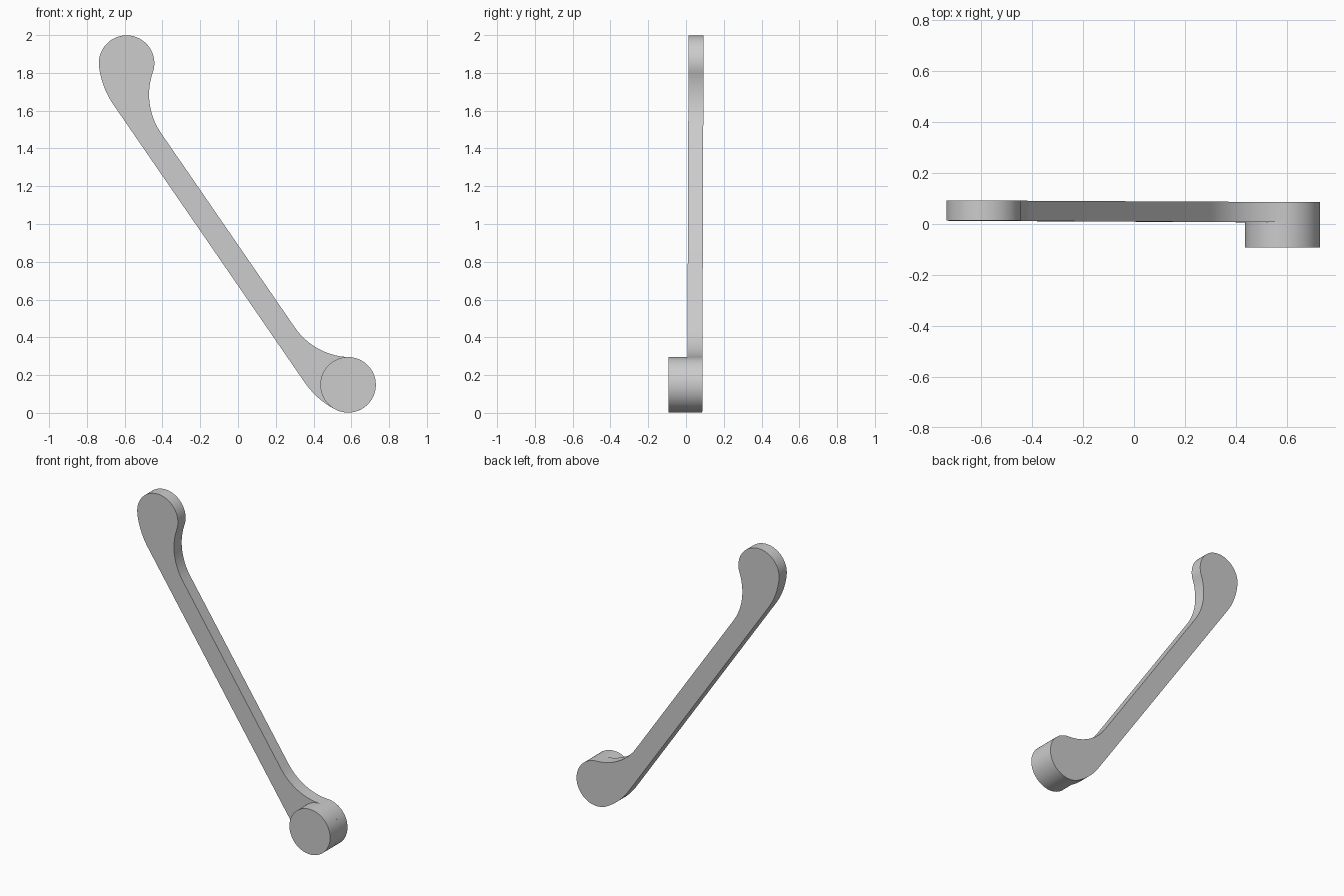
import bpy, bmesh
from math import cos, sin, atan2, pi, hypot

if "Cube" in bpy.data.objects:
    bpy.data.objects.remove(bpy.data.objects["Cube"])

R = 0.147                      # end radius
HALF = 1.034                   # half the distance between end centres
MID = (-0.0035, 1.0)           # lever midpoint in x, z
D = (0.567, -0.8235)           # along the lever, toward the lower end
N = (0.8235, 0.567)            # across the lever


def arc(cu, cv, r, a0, a1, n):
    return [(cu + r * cos(a0 + (a1 - a0) * i / n),
             cv + r * sin(a0 + (a1 - a0) * i / n)) for i in range(n + 1)]


def to_world(u, v):
    return MID[0] + u * D[0] + v * N[0], MID[1] + u * D[1] + v * N[1]


def prism(name, outline, y0, y1):
    """Extrude a (u, v) outline in depth, with the model's slight lean."""
    bm = bmesh.new()
    verts = []
    for u, v in outline:
        x, z = to_world(u, v)
        verts.append(bm.verts.new((x, y0 + 0.0035 * (z - 1), z)))
    face = bm.faces.new(verts)
    ext = bmesh.ops.extrude_face_region(bm, geom=[face], use_keep_orig=True)
    moved = [g for g in ext["geom"] if isinstance(g, bmesh.types.BMVert)]
    bmesh.ops.translate(bm, verts=moved, vec=(0, y1 - y0, 0))
    bmesh.ops.recalc_face_normals(bm, faces=bm.faces[:])
    me = bpy.data.meshes.new(name)
    bm.to_mesh(me)
    bm.free()
    ob = bpy.data.objects.new(name, me)
    bpy.context.collection.objects.link(ob)
    bpy.ops.object.select_all(action='DESELECT')
    ob.select_set(True)
    bpy.context.view_layer.objects.active = ob
    bpy.ops.object.shade_smooth_by_angle(angle=pi / 6)
    return ob


# Lever outline: lower half from tangent arcs, mirrored for the upper half
ou, ov, orad = 0.893, 0.267, 0.449     # convex outer blend
iu, iv, irad = 0.625, 0.301, 0.361     # concave inner blend
a_out = atan2(-ov, HALF - ou)
a_in = atan2(iv, iu - HALF)
half = arc(ou, ov, orad, -pi / 2, a_out, 10)
half += arc(HALF, 0, R, a_out, a_in, 40)[1:]
half += arc(iu, iv, irad, a_in - pi, -pi / 2, 14)[1:]
outline = half + [(-u, v) for u, v in reversed(half)]
prism("lever_arm", outline, 0.010, 0.0895)

# Round boss on the front of the lower end
prism("pivot_boss", arc(HALF, 0, R, 0, 2 * pi, 64)[:-1], -0.0895, 0.010)
